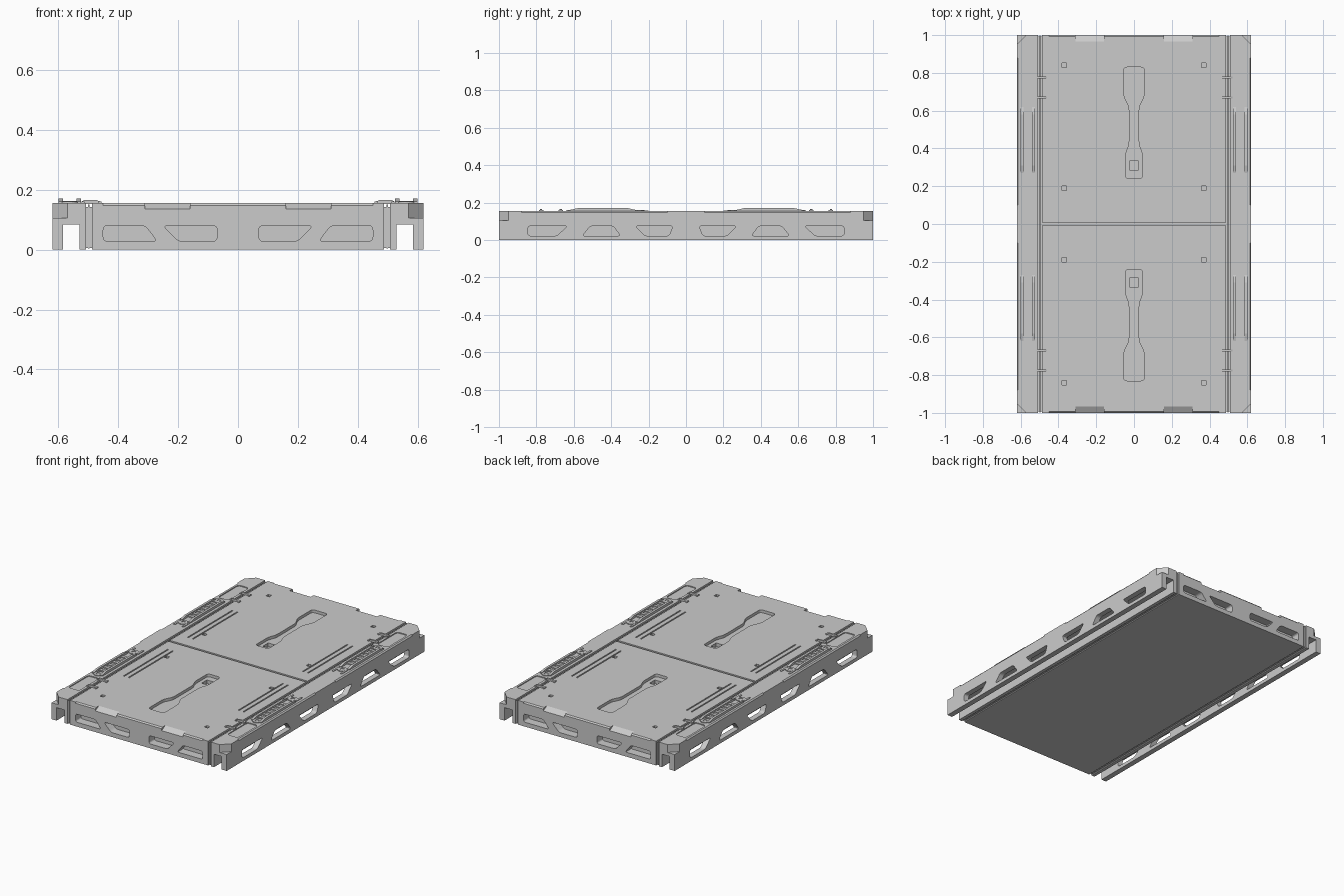
import bpy, bmesh
from math import pi, sin, cos
from mathutils import Vector

if "Cube" in bpy.data.objects:
    bpy.data.objects.remove(bpy.data.objects["Cube"])

TOP = 0.155


def prism(name, pts, axis, lo, hi):
    """Extrude a 2D outline along an axis."""
    place = {'x': lambda u, v, w: (w, u, v),
             'y': lambda u, v, w: (u, w, v),
             'z': lambda u, v, w: (u, v, w)}[axis]
    bm = bmesh.new()
    a = [bm.verts.new(place(u, v, lo)) for u, v in pts]
    b = [bm.verts.new(place(u, v, hi)) for u, v in pts]
    bm.faces.new(a)
    bm.faces.new(b)
    n = len(pts)
    for i in range(n):
        bm.faces.new((a[i], a[(i + 1) % n], b[(i + 1) % n], b[i]))
    bmesh.ops.recalc_face_normals(bm, faces=bm.faces)
    me = bpy.data.meshes.new(name)
    bm.to_mesh(me)
    bm.free()
    ob = bpy.data.objects.new(name, me)
    bpy.context.collection.objects.link(ob)
    return ob


def box(name, x0, x1, y0, y1, z0, z1):
    return prism(name, [(x0, y0), (x1, y0), (x1, y1), (x0, y1)], 'z', z0, z1)


def rounded(pts, r, steps=4):
    """Round every corner of an outline."""
    out = []
    for i, p in enumerate(pts):
        p = Vector(p)
        a = (Vector(pts[i - 1]) - p).normalized() * r + p
        c = (Vector(pts[(i + 1) % len(pts)]) - p).normalized() * r + p
        for k in range(steps + 1):
            t = k / steps
            out.append(tuple(a * (1 - t) ** 2 + p * 2 * t * (1 - t) + c * t * t))
    return out


def slot(b0, b1, t0, t1, z0, z1, m=1):
    return rounded([(m * b0, z0), (m * b1, z0), (m * t1, z1), (m * t0, z1)], 0.015)


def apply(ob, mod):
    bpy.context.view_layer.objects.active = ob
    bpy.ops.object.modifier_apply(modifier=mod.name)


def cut(ob, cutters):
    for c in cutters:
        mod = ob.modifiers.new('cut', 'BOOLEAN')
        mod.operation, mod.solver, mod.object = 'DIFFERENCE', 'EXACT', c
        apply(ob, mod)
        bpy.data.objects.remove(c)


def mirror(ob, x=True, y=False):
    mod = ob.modifiers.new('mirror', 'MIRROR')
    mod.use_axis = (x, y, False)
    mod.use_mirror_merge = False
    apply(ob, mod)


# Central slab with end pockets, lid grooves and hand recesses
slab = box('centre_slab', -0.488, 0.488, -1, 1, 0, TOP)
cs = [box('c', -0.487, 0.487, -0.007, 0.007, TOP - 0.008, 0.2)]
for s in (-1, 1):
    lo, hi = sorted((s * 0.945, s * 1.05))
    for m in (-1, 1):
        cs.append(prism('c', slot(0.27, 0.45, 0.31, 0.45, 0.028, 0.08, m), 'y', lo, hi))
        cs.append(prism('c', slot(0.07, 0.20, 0.07, 0.25, 0.028, 0.08, m), 'y', lo, hi))
        # sloped tabs on the end edge
        x0, x1 = sorted((m * 0.16, m * 0.31))
        cs.append(prism('c', [(s * 0.965, TOP + 0.0001), (s * 1.01, 0.129),
                              (s * 1.01, 0.2), (s * 0.965, 0.2)], 'x', x0, x1))
        # fastener holes and long shallow grooves
        for y in (0.19, 0.84):
            cs.append(box('c', m * 0.37 - 0.012, m * 0.37 + 0.012,
                          s * y - 0.012, s * y + 0.012, TOP - 0.012, 0.2))
        for x in (0.39, 0.425):
            y0, y1 = sorted((s * 0.1, s * 0.55))
            cs.append(box('c', m * x - 0.004, m * x + 0.004, y0, y1, TOP - 0.005, 0.2))
    half = [(0.045, 0.24), (0.045, 0.37), (0.025, 0.42),
            (0.025, 0.62), (0.055, 0.68), (0.055, 0.83)]
    outline = [(x, s * y) for x, y in half] + [(-x, s * y) for x, y in reversed(half)]
    cs.append(prism('c', rounded(outline, 0.02), 'z', TOP - 0.018, 0.2))
    cs.append(box('c', -0.022, 0.022, s * 0.31 - 0.027, s * 0.31 + 0.027, TOP - 0.04, 0.2))
    # thin chamfer along the end edge
    cs.append(prism('c', [(s * 0.992, TOP + 0.001), (s * 1.001, TOP - 0.009),
                          (s * 1.01, TOP + 0.01)], 'x', -0.45, 0.45))
cut(slab, cs)

# Channel-shaped side rails with slots through the outer wall
rail = prism('side_rail', [(0.508, 0), (0.53, 0), (0.53, 0.083), (0.585, 0.083),
                           (0.585, 0), (0.62, 0), (0.62, TOP), (0.508, TOP)], 'y', -1, 1)
cs = []
for m in (-1, 1):
    for b0, b1, t0, t1 in ((0.69, 0.845, 0.635, 0.845), (0.35, 0.555, 0.39, 0.51),
                           (0.09, 0.22, 0.07, 0.27)):
        cs.append(prism('c', slot(b0, b1, t0, t1, 0.022, 0.075, m), 'x', 0.57, 0.65))
    # cut corners, shallow tray and edge chamfer
    cs.append(prism('c', [(0.56, m * 1.01), (0.63, m * 0.94), (0.63, m * 1.01)],
                    'z', 0.105, 0.3))
    cs.append(prism('c', rounded([(0.525, m * 0.655), (0.6, m * 0.655), (0.6, m * 0.86),
                                  (0.525, m * 0.86)], 0.02), 'z', TOP - 0.006, 0.2))
    y0, y1 = sorted((m * 0.1, m * 0.88))
    cs.append(prism('c', [(0.612, TOP + 0.001), (0.621, TOP - 0.009), (0.63, TOP + 0.01)],
                    'y', y0, y1))
cut(rail, cs)
mirror(rail)

# Recessed joint strip between slab and rails
joint = box('joint_strip', 0.486, 0.51, -0.992, 0.992, 0.006, 0.142)
mirror(joint)
bead = box('joint_bead', 0.495, 0.501, -0.997, 0.997, 0.004, 0.15)
mirror(bead)

# Latches: two tapered guide bars, cross teeth and round lugs
for i, x in enumerate((0.525, 0.585)):
    bar = prism('latch_guide_bar', [(0.27, TOP - 0.002), (0.62, TOP - 0.002), (0.62, 0.161),
                                    (0.58, 0.17), (0.31, 0.17), (0.27, 0.161)],
                'x', x, x + 0.015)
    mirror(bar, True, True)
    prong = box('latch_prong', x, x + 0.012, 0.2, 0.26, TOP - 0.002, 0.159)
    mirror(prong, True, True)
for i in range(6):
    y = 0.33 + i * 0.044
    mirror(box('latch_tooth', 0.54, 0.585, y, y + 0.02, TOP - 0.002, 0.162), True, True)
for y in (0.25, 0.61):
    ring = [(0.5625 + 0.028 * cos(k * pi / 10), y + 0.028 * sin(k * pi / 10)) for k in range(20)]
    lug = prism('latch_lug', ring, 'z', TOP - 0.002, 0.16)
    cut(lug, [box('c', 0.552, 0.573, y - 0.01, y + 0.01, 0.1565, 0.2)])
    mirror(lug, True, True)

# Hinge clips bridging the joint
for y in (0.67, 0.775):
    clip = prism('hinge_clip', [(0.455, TOP - 0.002), (0.522, TOP - 0.002), (0.522, 0.161),
                                (0.512, 0.166), (0.475, 0.166), (0.455, 0.159)],
                 'y', y - 0.006, y + 0.006)
    mirror(clip, True, True)
    for x in (0.455, 0.512):
        foot = box('hinge_foot', x, x + 0.01, y - 0.012, y + 0.012, TOP - 0.002, 0.161)
        mirror(foot, True, True)
